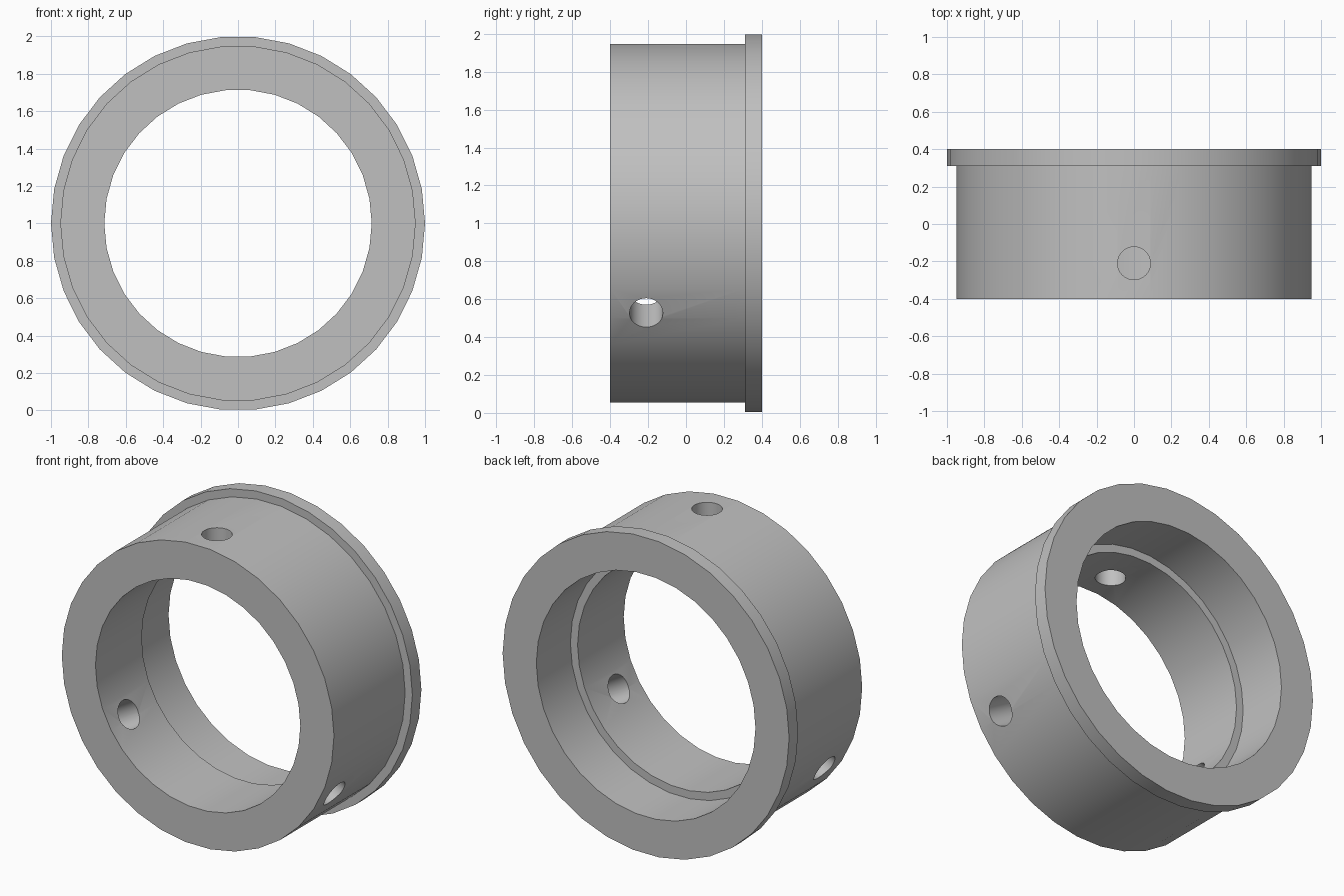
import bpy, bmesh
from math import pi, radians
from mathutils import Matrix, Vector

if "Cube" in bpy.data.objects:
    bpy.data.objects.remove(bpy.data.objects["Cube"])

SEGMENTS = 34
CENTRE = Vector((0, 0, 1))
HOLE_Y, HOLE_R = -0.21, 0.088

steel = bpy.data.materials.new("grey metal")
steel.use_nodes = True
grey = (0.53, 0.53, 0.53, 1)
steel.diffuse_color = grey
steel.node_tree.nodes["Principled BSDF"].inputs["Base Color"].default_value = grey


def add_object(name, bm):
    bmesh.ops.recalc_face_normals(bm, faces=bm.faces)
    mesh = bpy.data.meshes.new(name)
    bm.to_mesh(mesh)
    bm.free()
    mesh.materials.append(steel)
    obj = bpy.data.objects.new(name, mesh)
    bpy.context.collection.objects.link(obj)
    return obj


def lathe(name, profile):
    """Turn a closed (radius, y) profile around the y axis."""
    bm = bmesh.new()
    turn = Matrix.Rotation(pi / SEGMENTS, 3, 'Y')
    verts = [bm.verts.new(CENTRE + turn @ Vector((0, y, r))) for r, y in profile]
    edges = [bm.edges.new((a, b)) for a, b in zip(verts, verts[1:] + verts[:1])]
    bmesh.ops.spin(bm, geom=verts + edges, cent=CENTRE, axis=(0, 1, 0),
                   angle=2 * pi, steps=SEGMENTS, use_merge=True)
    bmesh.ops.remove_doubles(bm, verts=bm.verts, dist=0.0005)
    return add_object(name, bm)


# Flanged sleeve with a wider counterbore at the back
sleeve = lathe("flanged_sleeve", [
    (0.715, -0.4), (0.95, -0.4), (0.95, 0.31), (1.0, 0.31),
    (1.0, 0.4), (0.765, 0.4), (0.765, 0.06), (0.715, 0.06)])

# Three radial holes, evenly spaced from the top
bm = bmesh.new()
for i in range(3):
    place = (Matrix.Translation(CENTRE) @ Matrix.Rotation(radians(120 * i), 4, 'Y')
             @ Matrix.Translation((0, HOLE_Y, 0.82)))
    bmesh.ops.create_cone(bm, cap_ends=True, segments=32, radius1=HOLE_R,
                          radius2=HOLE_R, depth=0.5, matrix=place)
drills = add_object("hole_cutters", bm)
drills.hide_render = True

bpy.context.view_layer.objects.active = sleeve
sleeve.select_set(True)
cut = sleeve.modifiers.new("radial holes", 'BOOLEAN')
cut.operation = 'DIFFERENCE'
cut.solver = 'EXACT'
cut.object = drills
bpy.ops.object.modifier_apply(modifier=cut.name)
bpy.data.objects.remove(drills)

# Smooth turned surfaces, sharp rims
bpy.ops.object.shade_smooth_by_angle(angle=radians(30))
